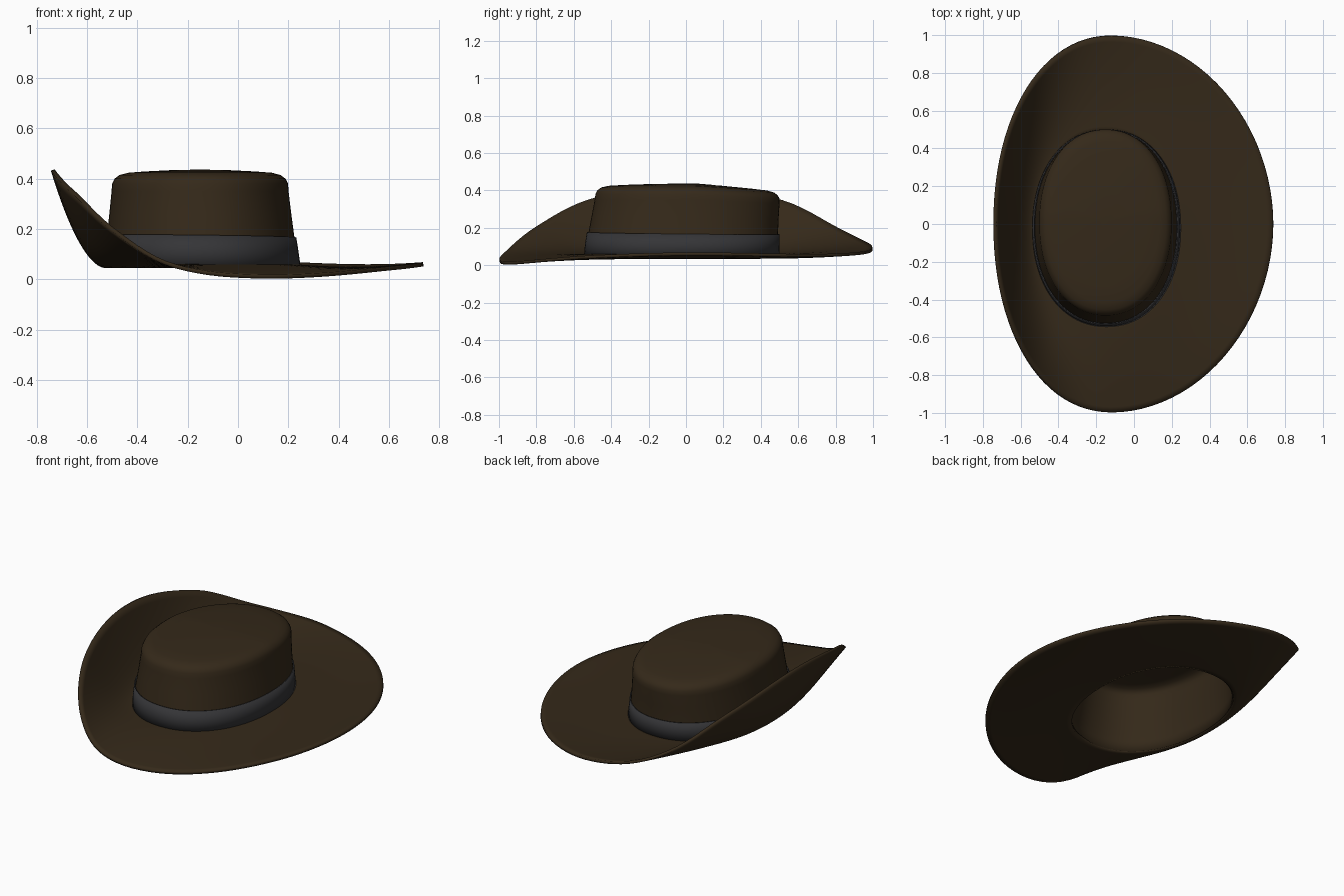
import bpy
import math

SEGMENTS = 96

if "Cube" in bpy.data.objects:
    bpy.data.objects.remove(bpy.data.objects["Cube"], do_unlink=True)


def make_material(name, colour):
    mat = bpy.data.materials.new(name)
    mat.use_nodes = True
    mat.diffuse_color = colour
    shader = mat.node_tree.nodes["Principled BSDF"]
    shader.inputs["Base Color"].default_value = colour
    shader.inputs["Roughness"].default_value = 0.8
    return mat


def oval(angle, cx, a, cy, b, power=2.0):
    """Point on a superellipse."""
    c, s = math.cos(angle), math.sin(angle)
    return (cx + a * math.copysign(abs(c) ** (2 / power), c),
            cy + b * math.copysign(abs(s) ** (2 / power), s))


def loft(name, rings, mat, thickness, offset, cap=False):
    """Skin closed rings of points, then give the sheet a thickness."""
    verts = [p for ring in rings for p in ring]
    n = SEGMENTS
    faces = [(i * n + j, i * n + (j + 1) % n,
              (i + 1) * n + (j + 1) % n, (i + 1) * n + j)
             for i in range(len(rings) - 1) for j in range(n)]
    if cap:
        faces.append(tuple(range(len(verts) - n, len(verts))))
    mesh = bpy.data.meshes.new(name)
    mesh.from_pydata(verts, [], faces)
    mesh.materials.append(mat)
    obj = bpy.data.objects.new(name, mesh)
    bpy.context.collection.objects.link(obj)
    solid = obj.modifiers.new("Thickness", "SOLIDIFY")
    solid.thickness = thickness
    solid.offset = offset
    bpy.ops.object.select_all(action="DESELECT")
    obj.select_set(True)
    bpy.context.view_layer.objects.active = obj
    bpy.ops.object.shade_smooth_by_angle(angle=math.radians(45))
    return obj


def smooth_lookup(keys, x):
    """Periodic cubic interpolation through (degrees, value) keys."""
    n = len(keys)

    def key(i):
        return keys[i % n][0] + 360 * (i // n), keys[i % n][1]

    def slope(i):
        (x0, y0), (x1, y1) = key(i - 1), key(i + 1)
        return (y1 - y0) / (x1 - x0)

    i = max(k for k in range(n) if keys[k][0] <= x)
    (x0, y0), (x1, y1) = key(i), key(i + 1)
    h = x1 - x0
    t = (x - x0) / h
    return ((2 * t**3 - 3 * t**2 + 1) * y0 + (t**3 - 2 * t**2 + t) * h * slope(i)
            + (3 * t**2 - 2 * t**3) * y1 + (t**3 - t**2) * h * slope(i + 1))


angles = [math.tau * j / SEGMENTS for j in range(SEGMENTS)]
felt = make_material("brown_felt", (0.035, 0.022, 0.010, 1))
ribbon = make_material("grey_ribbon", (0.035, 0.035, 0.038, 1))

# Brim: flat near the crown, sweeping up steeply on the right side
BASE_Z = 0.052
rim_heights = [(0, 0.060), (45, 0.052), (75, 0.068), (90, 0.09), (110, 0.13),
               (127, 0.20), (150, 0.345), (180, 0.435), (210, 0.35),
               (233, 0.20), (253, 0.075), (270, 0.025), (285, 0.011),
               (300, 0.016), (330, 0.045)]


def brim_point(angle, t):
    right_side = math.cos(angle) < 0
    outer = oval(angle, -0.12, 0.617 if right_side else 0.857, 0, 0.997,
                 2.1 if right_side else 1.95)
    inner = oval(angle, -0.15, 0.375, -0.02, 0.505, 2.15)
    rim = smooth_lookup(rim_heights, math.degrees(angle))
    x, y = (i + (o - i) * t for i, o in zip(inner, outer))
    dip = 0.012 * math.sin(math.pi * t) * max(0, math.cos(angle))
    return x, y, BASE_Z + (rim - BASE_Z) * t ** 1.8 - dip


STEPS = 16
brim_rings = [[brim_point(a, 1 - k / STEPS) for a in angles]
              for k in range(STEPS + 1)]
loft("brim", brim_rings, felt, 0.016, 0)

# Crown: tapered oval wall, rounded shoulder and a top that drops at the back
crown_profile = [  # height, centre x, half width, centre y, half length
    (0.050, -0.145, 0.386, -0.022, 0.515),
    (0.110, -0.147, 0.380, -0.020, 0.512),
    (0.170, -0.149, 0.373, -0.015, 0.507),
    (0.260, -0.150, 0.362, -0.005, 0.500),
    (0.350, -0.151, 0.352, 0.006, 0.494),
    (0.380, -0.151, 0.350, 0.008, 0.492),
    (0.400, -0.151, 0.340, 0.008, 0.482),
    (0.415, -0.151, 0.320, 0.008, 0.462),
    (0.424, -0.151, 0.285, 0.008, 0.425),
    (0.429, -0.151, 0.220, 0.008, 0.340),
    (0.434, -0.151, 0.120, 0.008, 0.190),
    (0.436, -0.151, 0.030, 0.008, 0.050)]


def crown_point(angle, z, cx, a, cy, b):
    x, y = oval(angle, cx, a, cy, b, 2.15)
    lift = max(0, (z - 0.17) / 0.26)
    return x, y, z - 0.03 * lift * max(0, (y - 0.05) / 0.45)


crown_rings = [[crown_point(a, *row) for a in angles] for row in crown_profile]
loft("crown", crown_rings, felt, 0.012, -1, cap=True)


# Hat band: ribbon wrapped around the foot of the crown
def band_point(angle, z, cx, a, cy, b):
    x, y = oval(angle, cx, a + 0.002, cy, b + 0.002, 2.15)
    height = (z - 0.05) / 0.12
    return x, y, z + height * (-0.012 * (x + 0.15) - 0.01 * y)


band_rings = [[band_point(a, *row) for a in angles] for row in crown_profile[:3]]
loft("hat_band", band_rings, ribbon, 0.006, 1)
